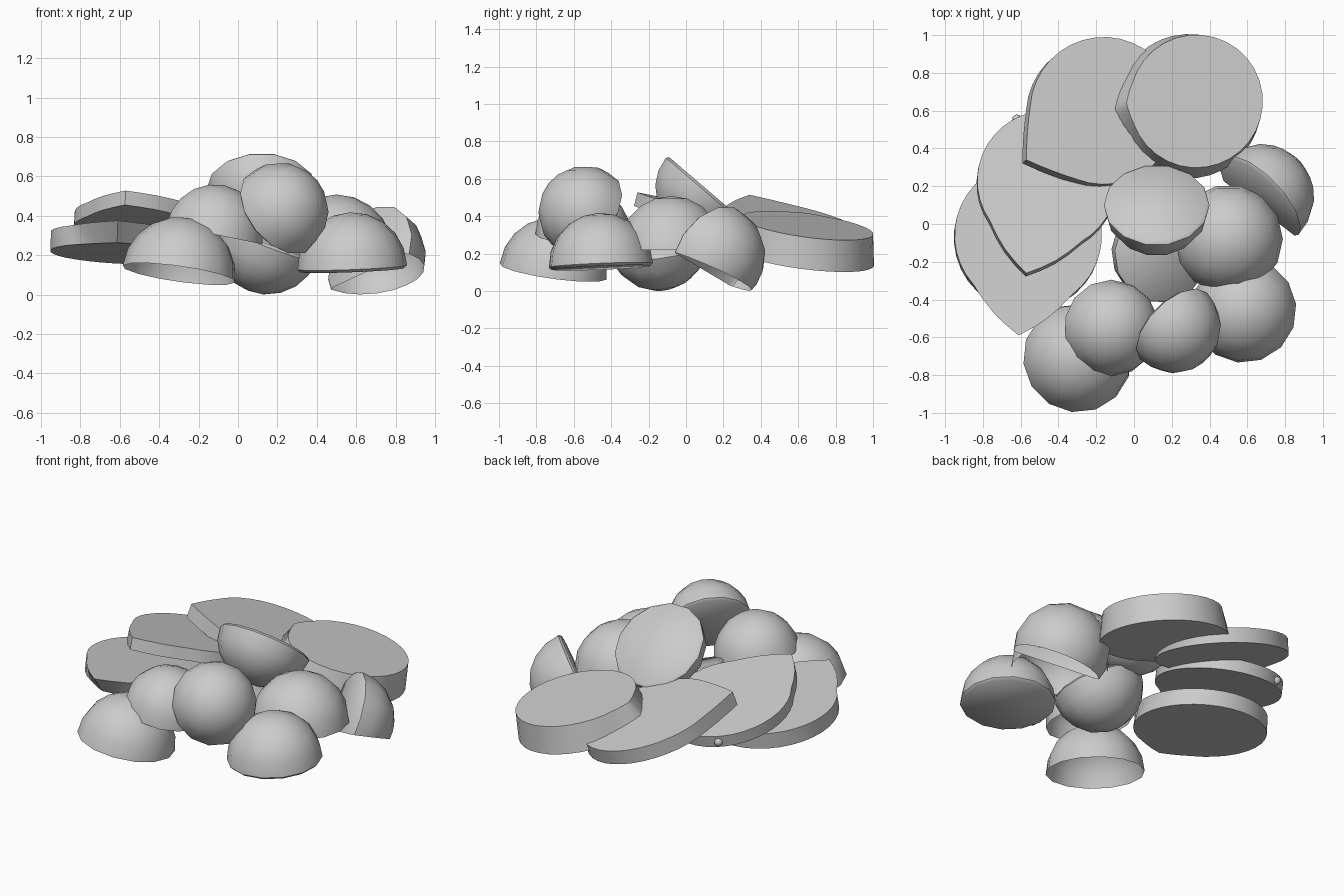
import bpy, bmesh, math
from mathutils import Vector

if "Cube" in bpy.data.objects:
    bpy.data.objects.remove(bpy.data.objects["Cube"])


def finish(bm, name, angle=40):
    bmesh.ops.recalc_face_normals(bm, faces=bm.faces)
    mesh = bpy.data.meshes.new(name)
    bm.to_mesh(mesh)
    bm.free()
    ob = bpy.data.objects.new(name, mesh)
    bpy.context.collection.objects.link(ob)
    bpy.ops.object.select_all(action='DESELECT')
    ob.select_set(True)
    bpy.context.view_layer.objects.active = ob
    bpy.ops.object.shade_smooth_by_angle(angle=math.radians(angle))
    return ob


def half(name, centre, radius, axis, capped=True, depth=1.0, cut=None, segs=14, rings=5):
    """Halved fruit: a lathed dome bulging along axis; optional cap and trimming plane."""
    bm = bmesh.new()
    loops = []
    profile = [(math.cos(a), depth * math.sin(a)) for a in
               (math.pi / 2 * i / rings for i in range(rings))]
    if capped:
        profile.insert(0, (0.95, -0.05))
    for r, z in profile:
        loops.append([bm.verts.new((radius * r * math.cos(2 * math.pi * k / segs),
                                    radius * r * math.sin(2 * math.pi * k / segs),
                                    radius * z)) for k in range(segs)])
    for lo, hi in zip(loops, loops[1:]):
        for k in range(segs):
            j = (k + 1) % segs
            bm.faces.new((lo[k], lo[j], hi[j], hi[k]))
    pole = bm.verts.new((0, 0, radius * depth))
    for k in range(segs):
        bm.faces.new((loops[-1][k], loops[-1][(k + 1) % segs], pole))
    if capped:
        bm.faces.new(loops[0][::-1])
    rot = Vector(axis).to_track_quat('Z', 'Y')
    bmesh.ops.rotate(bm, verts=bm.verts, cent=(0, 0, 0), matrix=rot.to_matrix())
    bmesh.ops.translate(bm, verts=bm.verts, vec=centre)
    if cut:
        bmesh.ops.bisect_plane(bm, geom=bm.verts[:] + bm.edges[:] + bm.faces[:],
                               plane_co=cut[0], plane_no=cut[1], clear_inner=True)
    return finish(bm, name, 50)


def teardrop(cx, cy, r, tip, bulge=0.02, n=30, flank=4):
    """Round outline with gently bowed flanks meeting at a tip."""
    c, tip = Vector((cx, cy)), Vector(tip)
    d = tip - c
    a0, t = math.atan2(d.y, d.x), math.acos(min(1, r / d.length))
    arc = [c + r * Vector((math.cos(a), math.sin(a))) for a in
           (a0 + t + (2 * math.pi - 2 * t) * i / (n - 1) for i in range(n))]

    def bowed(p, q):
        out = (p - c).normalized()
        return [p.lerp(q, s) + out * bulge * math.sin(math.pi * s)
                for s in (i / flank for i in range(1, flank))]
    return arc + bowed(arc[-1], tip) + [tip] + bowed(arc[0], tip)[::-1]


def fruit_slice(name, centre, slope, thick, top, bottom=None):
    """Tilted slice; top and bottom are (x, y, radius, tip) outlines on a sloped plane."""
    cx, cy, cz = centre
    normal = Vector((-slope[0], -slope[1], 1)).normalized()

    def on_plane(p):
        return Vector((p[0], p[1], cz + slope[0] * (p[0] - cx) + slope[1] * (p[1] - cy)))
    bm = bmesh.new()
    up = [bm.verts.new(on_plane(p)) for p in teardrop(*top)]
    lo = [bm.verts.new(on_plane(p) - normal * thick) for p in teardrop(*(bottom or top))]
    n = len(up)
    bm.faces.new(up)
    bm.faces.new(lo[::-1])
    for k in range(n):
        j = (k + 1) % n
        bm.faces.new((lo[k], lo[j], up[j], up[k]))
    return finish(bm, name, 40)


# overlapping slices at the back and left
fruit_slice("slice_back_right", (0.33, 0.65, 0.35), (-0.18, -0.13), 0.17,
            (0.33, 0.65, 0.352, (-0.04, 0.64), 0.003), (0.32, 0.645, 0.382, (-0.12, 0.61), 0.01))
fruit_slice("slice_back_left", (-0.16, 0.60, 0.355), (-0.25, -0.22), 0.09,
            (-0.16, 0.60, 0.39, (-0.57, 0.34), 0.005))
fruit_slice("slice_left_upper", (-0.46, 0.23, 0.40), (-0.05, -0.25), 0.075,
            (-0.46, 0.23, 0.37, (-0.57, -0.26)))
fruit_slice("slice_left_lower", (-0.56, -0.06, 0.305), (-0.04, -0.13), 0.10,
            (-0.56, -0.06, 0.39, (-0.61, -0.59)), (-0.56, -0.06, 0.39, (-0.61, -0.49), 0.005))

# small seed on the rim of the upper left slice
bm = bmesh.new()
bmesh.ops.create_uvsphere(bm, u_segments=10, v_segments=6, radius=0.025)
bmesh.ops.translate(bm, verts=bm.verts, vec=(-0.62, 0.555, 0.285))
finish(bm, "seed")

# fruit halves heaped at the front and right
half("half_front_left", (-0.30, -0.71, 0.105), 0.29, (0.14, 0.14, 1), capped=False)
half("half_front_middle", (-0.12, -0.55, 0.305), 0.255, (0.2, 0, 1), capped=False)
half("half_front_upright", (0.21, -0.54, 0.42), 0.25, (0.6, -0.6, 0.5))
half("half_front_right", (0.58, -0.455, 0.138), 0.28, (-0.04, -0.04, 1))
half("half_right", (0.50, -0.08, 0.22), 0.288, (0, 0, 1), capped=False)
half("half_top", (0.12, 0.10, 0.535), 0.28, (0, -0.65, -0.76), depth=0.9)
half("half_under", (0.15, -0.15, 0.27), 0.27, (-0.35, 0.1, -0.9))
# leaning half, cut away below
half("half_far_right", (0.67, 0.14, 0.19), 0.285, (0.65, 0.62, -0.38),
     cut=((0.71, 0.30, 0.03), (-0.12, 0.44, 1)))
